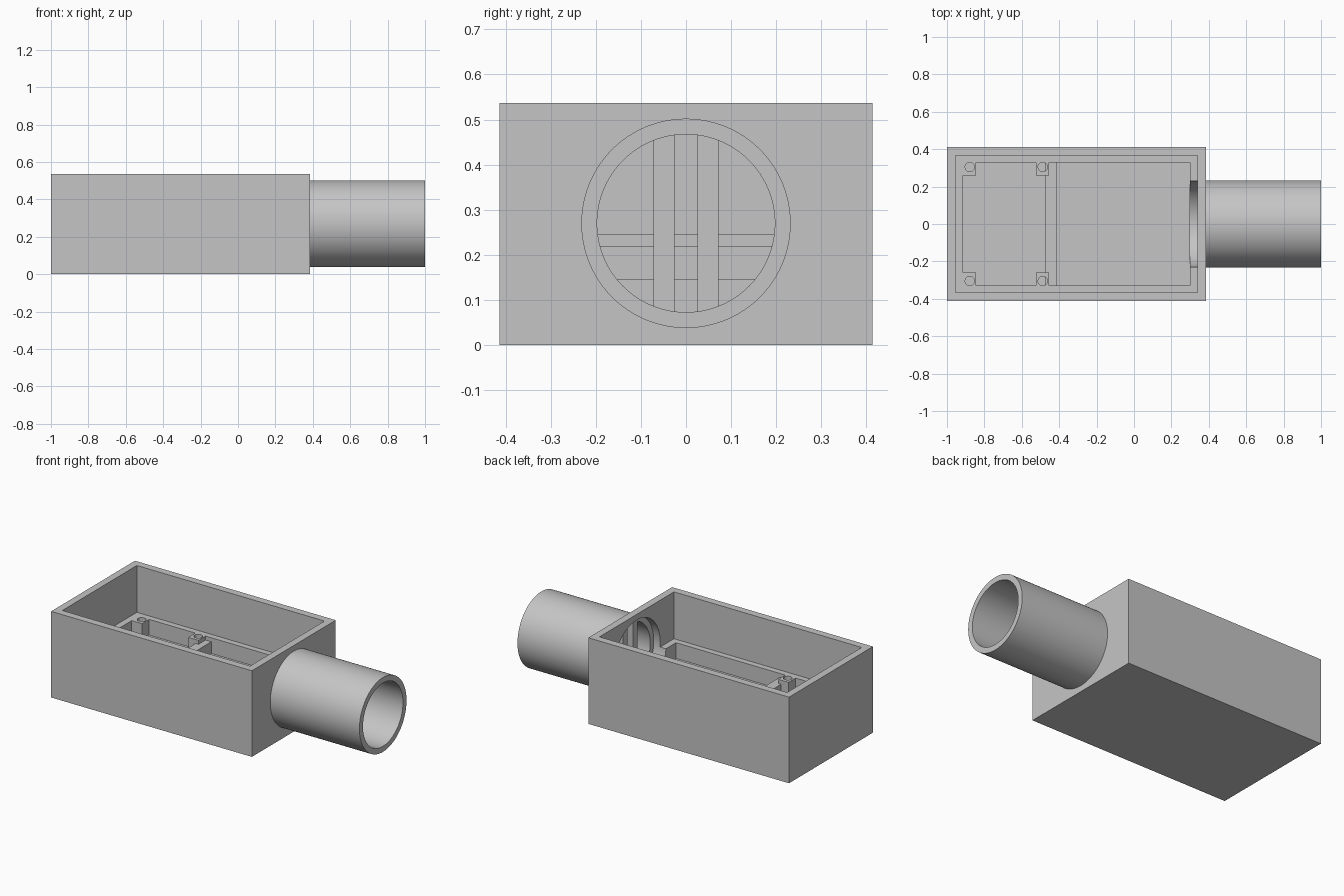
import bpy, bmesh, math
from mathutils import Matrix, Vector

old = bpy.data.objects.get("Cube")
if old:
    bpy.data.objects.remove(old, do_unlink=True)

# One plain grey for the whole moulding
grey = bpy.data.materials.new("plain_grey")
grey.use_nodes = True
COLOUR = (0.56, 0.56, 0.56, 1)
grey.diffuse_color = COLOUR
grey.node_tree.nodes["Principled BSDF"].inputs["Base Color"].default_value = COLOUR

# Main levels and radii
HEIGHT, LEDGE_Z, DIVIDER_Z, FLOOR_Z = 0.537, 0.245, 0.22, 0.147
AXIS_Z, OUTER_R, INNER_R = 0.27, 0.232, 0.197
WALL_X = 0.385


def finish(name, bm):
    mesh = bpy.data.meshes.new(name)
    bmesh.ops.recalc_face_normals(bm, faces=bm.faces)
    bm.to_mesh(mesh)
    bm.free()
    obj = bpy.data.objects.new(name, mesh)
    obj.data.materials.append(grey)
    bpy.context.collection.objects.link(obj)
    return obj


def block(name, lo, hi):
    lo, hi = Vector(lo), Vector(hi)
    bm = bmesh.new()
    place = Matrix.Translation((lo + hi) / 2) @ Matrix.Diagonal((hi - lo).to_4d())
    bmesh.ops.create_cube(bm, size=1, matrix=place)
    return finish(name, bm)


def rod(name, start, end, radius, sides=96):
    start, end = Vector(start), Vector(end)
    turn = (end - start).to_track_quat('Z', 'Y').to_matrix().to_4x4()
    bm = bmesh.new()
    bmesh.ops.create_cone(bm, cap_ends=True, segments=sides, radius1=radius,
                          radius2=radius, depth=(end - start).length,
                          matrix=Matrix.Translation((start + end) / 2) @ turn)
    return finish(name, bm)


def activate(obj):
    bpy.ops.object.select_all(action='DESELECT')
    obj.select_set(True)
    bpy.context.view_layer.objects.active = obj


def combine(obj, other, operation='DIFFERENCE'):
    mod = obj.modifiers.new("combine", 'BOOLEAN')
    mod.operation, mod.solver, mod.object = operation, 'EXACT', other
    activate(obj)
    bpy.ops.object.modifier_apply(modifier=mod.name)
    bpy.data.objects.remove(other, do_unlink=True)


def smooth(obj):
    activate(obj)
    bpy.ops.object.shade_smooth_by_angle(angle=math.radians(30))


# Open box: wide upper cavity, narrower lower cavity, round port in the end wall
box = block("box", (-1, -0.413, 0), (WALL_X, 0.413, HEIGHT))
combine(box, block("upper_cut", (-0.955, -0.367, LEDGE_Z), (0.34, 0.367, 0.7)))
combine(box, block("lower_cut", (-0.915, -0.33, FLOOR_Z), (0.30, 0.33, 0.4)))
combine(box, rod("port_cut", (0.299, 0, AXIS_Z), (0.4, 0, AXIS_Z), OUTER_R))
smooth(box)

# Low divider across the lower cavity
block("divider", (-0.475, -0.33, FLOOR_Z), (-0.415, 0.33, DIVIDER_Z))

# Four screw posts, flush with the ledge
for end, x in (("outer", -0.915), ("inner", -0.525)):
    for side, s in (("left", 1), ("right", -1)):
        y0, y1 = sorted((s * 0.26, s * 0.33))
        post = block(f"{end}_post_{side}", (x, y0, FLOOR_Z), (x + 0.07, y1, LEDGE_Z))
        cx, cy = x + 0.037, s * 0.305
        combine(post, rod("screw_cut", (cx, cy, FLOOR_Z + 0.01), (cx, cy, 0.3), 0.025, 32))
        smooth(post)

# Hollow tube on the end wall
tube = rod("tube", (WALL_X, 0, AXIS_Z), (1, 0, AXIS_Z), OUTER_R)
combine(tube, rod("bore_cut", (0.3, 0, AXIS_Z), (1.1, 0, AXIS_Z), INNER_R))
smooth(tube)

# Two upright guard bars, trimmed to the bore
for side, y in (("left", 0.049), ("right", -0.049)):
    bar = block(f"guard_bar_{side}", (WALL_X, y - 0.023, 0), (0.425, y + 0.023, HEIGHT))
    combine(bar, rod("bore", (0.3, 0, AXIS_Z), (0.5, 0, AXIS_Z), INNER_R), 'INTERSECT')
